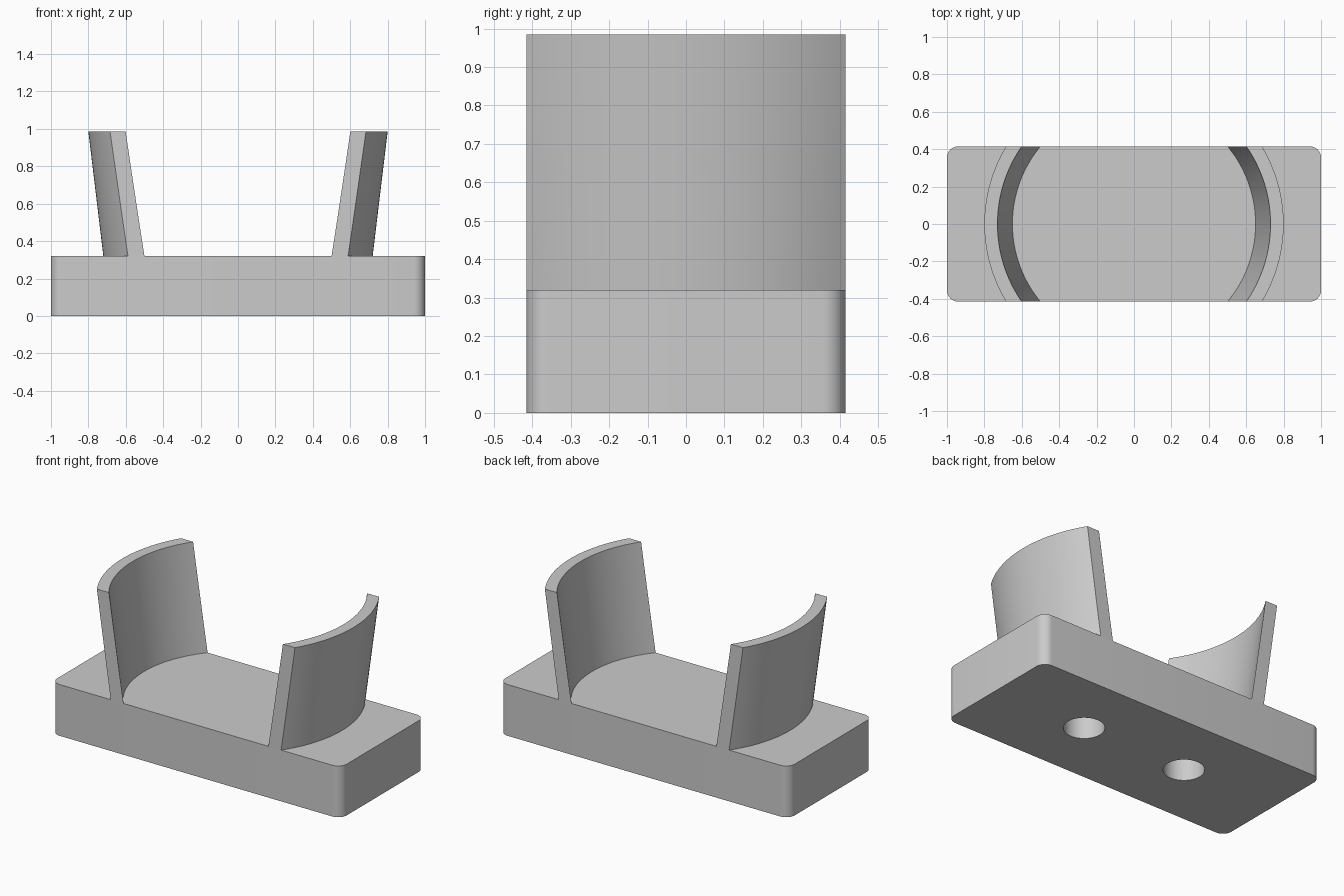
import bpy, bmesh
from math import sqrt, radians

LENGTH, DEPTH, BASE_H, TOP = 2.0, 0.83, 0.32, 0.985
CORNER_R = 0.06
HOLE_X, HOLE_R, HOLE_DEPTH = 0.36, 0.115, 0.22

default = bpy.data.objects.get("Cube")
if default:
    bpy.data.objects.remove(default, do_unlink=True)

grey = bpy.data.materials.new("plain grey")
grey.use_nodes = True
grey.diffuse_color = (0.6, 0.6, 0.6, 1)
grey.node_tree.nodes["Principled BSDF"].inputs["Base Color"].default_value = grey.diffuse_color


def make_object(name, bm):
    bmesh.ops.recalc_face_normals(bm, faces=bm.faces)
    mesh = bpy.data.meshes.new(name)
    bm.to_mesh(mesh)
    bm.free()
    mesh.materials.append(grey)
    obj = bpy.data.objects.new(name, mesh)
    bpy.context.collection.objects.link(obj)
    return obj


def activate(obj):
    bpy.ops.object.select_all(action='DESELECT')
    obj.select_set(True)
    bpy.context.view_layer.objects.active = obj


def smooth(obj):
    activate(obj)
    bpy.ops.object.shade_smooth_by_angle(angle=radians(30))


# Base block with rounded vertical corners
bm = bmesh.new()
bmesh.ops.create_cube(bm, size=1)
bmesh.ops.scale(bm, vec=(LENGTH, DEPTH, BASE_H), verts=bm.verts)
bmesh.ops.translate(bm, vec=(0, 0, BASE_H / 2), verts=bm.verts)
upright = [e for e in bm.edges if abs(e.verts[0].co.z - e.verts[1].co.z) > 0.1]
bmesh.ops.bevel(bm, geom=upright, offset=CORNER_R, segments=10, profile=0.5, affect='EDGES')
base = make_object("base_block", bm)

# Two blind round holes in the underside
bm = bmesh.new()
for side in (-1, 1):
    hole = bmesh.ops.create_cone(bm, cap_ends=True, segments=48, radius1=HOLE_R,
                                 radius2=HOLE_R, depth=2 * HOLE_DEPTH)
    bmesh.ops.translate(bm, vec=(side * HOLE_X, 0, 0), verts=hole["verts"])
cutter = make_object("hole_cutter", bm)
cutter.hide_render = True
cut = base.modifiers.new("holes", 'BOOLEAN')
cut.operation, cut.solver, cut.object = 'DIFFERENCE', 'EXACT', cutter
activate(base)
bpy.ops.object.modifier_apply(modifier=cut.name)
bpy.data.objects.remove(cutter, do_unlink=True)
smooth(base)


# Flared cradle walls: slices of a conical shell, trimmed flush with the base
def cradle_wall(name, side, steps=40, rows=4):
    bm = bmesh.new()
    # Section loop: up the inner cone, then down the outer cone
    levels = [i / rows for i in range(rows + 1)]
    section = [(0.65 + 0.08 * t, t) for t in levels]
    section += [(0.72 + 0.08 * t, t) for t in reversed(levels)]
    slices = []
    for i in range(steps + 1):
        y = DEPTH * (i / steps - 0.5)
        slices.append([bm.verts.new((side * sqrt(r * r - y * y), y,
                                     BASE_H + t * (TOP - BASE_H))) for r, t in section])
    n = len(section)
    for a, b in zip(slices, slices[1:]):
        for j in range(n):
            k = (j + 1) % n
            bm.faces.new((a[j], a[k], b[k], b[j]))
    for end in (slices[0], slices[-1]):
        bm.faces.new(end)
    smooth(make_object(name, bm))


cradle_wall("left_cradle_wall", 1)
cradle_wall("right_cradle_wall", -1)
